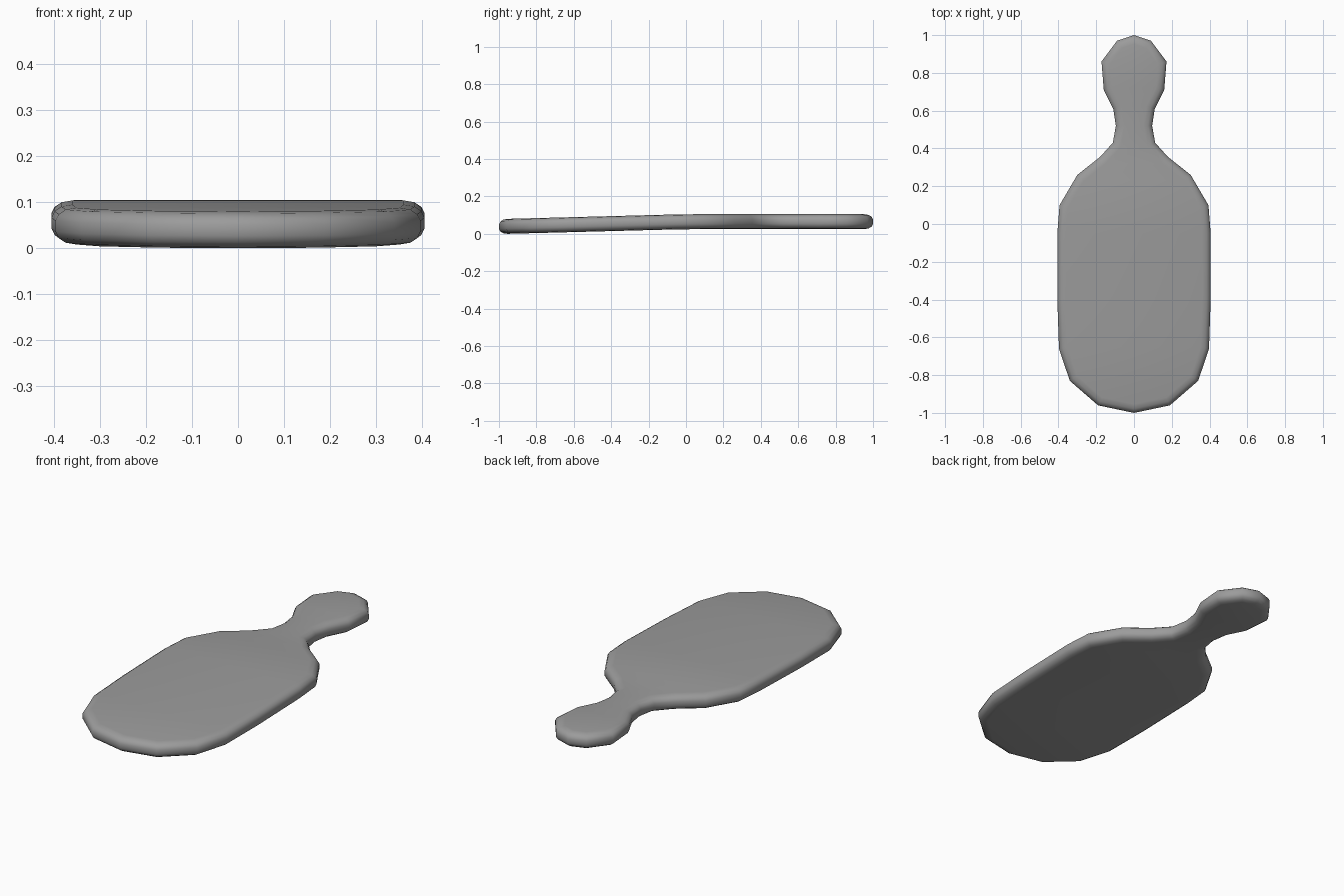
import bpy, bmesh
from mathutils import Vector

if "Cube" in bpy.data.objects:
    bpy.data.objects.remove(bpy.data.objects["Cube"])

# Right half of the outline, from handle tip to blade tip
half = [(0, 1), (0.09, 0.97), (0.172, 0.86), (0.16, 0.71), (0.11, 0.61), (0.096, 0.52),
        (0.112, 0.43), (0.18, 0.355), (0.30, 0.26), (0.394, 0.10), (0.406, -0.05),
        (0.406, -0.40), (0.397, -0.66), (0.34, -0.83), (0.19, -0.96), (0, -1)]
outline = [Vector(p) for p in half] + [Vector((-x, y)) for x, y in half[-2:0:-1]]
n = len(outline)

# Rounded edge section: inset from outline, height
section = [(0.045, 0), (0.022, 0.004), (0.007, 0.014), (0, 0.028),
           (0, 0.052), (0.007, 0.066), (0.022, 0.076), (0.045, 0.08)]


def inset_point(i, d):
    a = (outline[i] - outline[i - 1]).normalized()
    b = (outline[(i + 1) % n] - outline[i]).normalized()
    na, nb = Vector((a.y, -a.x)), Vector((b.y, -b.x))
    return outline[i] + (na + nb) * d / (1 + na.dot(nb))


def lift(y):
    # Blade slopes down toward the front
    return 0.025 * (1 + min(y, 0) / 0.95)


bm = bmesh.new()
rings = []
for d, z in section:
    pts = [inset_point(i, d) for i in range(n)]
    rings.append([bm.verts.new((p.x, p.y, z + lift(p.y))) for p in pts])

# Rounded sides
for lo, hi in zip(rings, rings[1:]):
    for i in range(n):
        j = (i + 1) % n
        bm.faces.new((lo[i], lo[j], hi[j], hi[i]))

# Top and bottom, in strips from side to side
for ring in (rings[0], rings[-1]):
    for i in range(n // 2):
        quad = [ring[i], ring[i + 1], ring[(n - i - 1) % n], ring[(n - i) % n]]
        bm.faces.new(list(dict.fromkeys(quad)))

bmesh.ops.recalc_face_normals(bm, faces=bm.faces)
low = min(v.co.z for v in bm.verts)
for v in bm.verts:
    v.co.z -= low
mesh = bpy.data.meshes.new("paddle")
bm.to_mesh(mesh)
bm.free()
for f in mesh.polygons:
    f.use_smooth = True

# Dark grey surface
grey = bpy.data.materials.new("dark_grey")
grey.diffuse_color = (0.33, 0.33, 0.33, 1)
grey.use_nodes = True
grey.node_tree.nodes["Principled BSDF"].inputs["Base Color"].default_value = grey.diffuse_color
mesh.materials.append(grey)

paddle = bpy.data.objects.new("paddle", mesh)
bpy.context.collection.objects.link(paddle)
